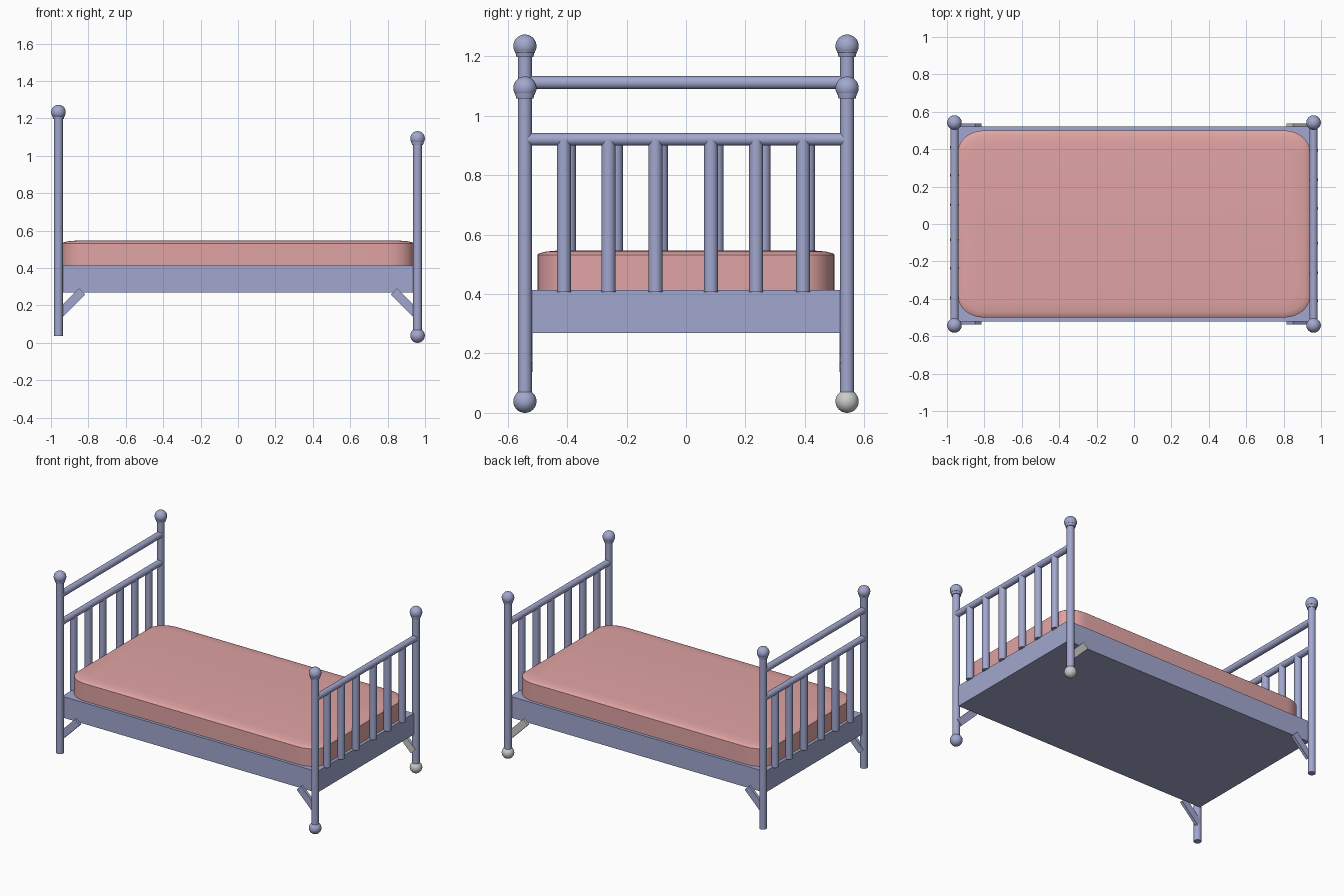
import bpy, bmesh
from math import radians, sin, cos, pi, copysign
from mathutils import Vector

if "Cube" in bpy.data.objects:
    bpy.data.objects.remove(bpy.data.objects["Cube"])

PX, PY, R = 0.96, 0.542, 0.0235   # post position and radius


def material(name, rgb):
    m = bpy.data.materials.new(name)
    m.diffuse_color = (*rgb, 1)
    m.use_nodes = True
    m.node_tree.nodes["Principled BSDF"].inputs["Base Color"].default_value = m.diffuse_color
    return m


LAVENDER = material("lavender_paint", (0.36, 0.39, 0.62))
PINK = material("pink_fabric", (0.75, 0.37, 0.37))


def finish(name, mat, smooth=True):
    ob = bpy.context.object
    ob.name = name
    if smooth:
        bpy.ops.object.shade_smooth_by_angle(angle=radians(35))
    if mat:
        ob.data.materials.append(mat)
    return ob


def rod(name, a, b, r, r_top=None):
    a, b = Vector(a), Vector(b)
    d = b - a
    bpy.ops.mesh.primitive_cone_add(vertices=32, radius1=r, radius2=r if r_top is None else r_top,
                                    depth=d.length, location=(a + b) / 2,
                                    rotation=d.to_track_quat('Z', 'Y').to_euler())
    return finish(name, LAVENDER)


def ball(name, loc, mat=LAVENDER):
    bpy.ops.mesh.primitive_uv_sphere_add(segments=32, ring_count=16, radius=0.039, location=loc)
    return finish(name, mat)


def box(name, loc, size, rot=(0, 0, 0), mat=LAVENDER):
    bpy.ops.mesh.primitive_cube_add(size=1, location=loc, rotation=rot)
    bpy.context.object.scale = size
    return finish(name, mat, False)


# Posts with collars, finials, feet and diagonal braces
for end, sx, top in (("head", -1, 1.234), ("foot", 1, 1.093)):
    for side, sy in (("front", -1), ("back", 1)):
        x, y = sx * PX, sy * PY
        label = f"{end}_{side}"
        paint = None if (sx, sy) == (1, 1) else LAVENDER
        rod(label + "_post", (x, y, 0.038), (x, y, top - 0.02), R)
        rod(label + "_collar_lower", (x, y, top - 0.036), (x, y, top - 0.021), 0.029, 0.032)
        rod(label + "_collar_upper", (x, y, top - 0.021), (x, y, top - 0.012), 0.034)
        ball(label + "_finial", (x, y, top))
        if sx > 0:
            ball(label + "_foot_ball", (x, y, 0.039), paint)
        box(label + "_brace", (sx * 0.894, sy * 0.526, 0.215), (0.172, 0.02, 0.047),
            (0, sx * radians(45), 0), paint)

# Rails and spindles, the foot end being the head end turned around
rod("head_top_rail", (-PX, -PY, 1.111), (-PX, PY, 1.111), 0.022)
for end, sx in (("head", -1), ("foot", 1)):
    rod(end + "_rail", (sx * PX, -PY, 0.92), (sx * PX, PY, 0.92), 0.021)
    for i, y in enumerate((-0.411, -0.261, -0.103, 0.084, 0.236, 0.394)):
        rod(f"{end}_spindle_{i + 1}", (sx * PX, sx * y, 0.407), (sx * PX, sx * y, 0.92), R)

# Bed base
box("bed_base", (0, 0, 0.341), (2 * PX, 1.04, 0.144))

# Mattress: rounded rectangle rings with a softly crowned top
bm = bmesh.new()
rings = []
for inset, z in ((0, 0.41), (0, 0.532), (0.006, 0.537), (0.03, 0.543), (0.08, 0.547)):
    hx, hy = 0.94 - inset, 0.5 - inset
    rx, ry = 0.14 - inset * 0.6, 0.11 - inset * 0.6
    ring = []
    for q in range(4):
        for k in range(9):
            a = (q + k / 8) * pi / 2
            mid = (q + 0.5) * pi / 2
            ring.append(bm.verts.new((copysign(hx - rx, cos(mid)) + rx * cos(a),
                                      copysign(hy - ry, sin(mid)) + ry * sin(a), z)))
    rings.append(ring)
for lo, hi in zip(rings, rings[1:]):
    for i in range(len(lo)):
        j = (i + 1) % len(lo)
        bm.faces.new((lo[i], lo[j], hi[j], hi[i]))
bm.faces.new(rings[-1])
bm.faces.new(rings[0][::-1])
me = bpy.data.meshes.new("mattress")
bm.to_mesh(me)
bm.free()
mattress = bpy.data.objects.new("mattress", me)
bpy.context.collection.objects.link(mattress)
bpy.ops.object.select_all(action='DESELECT')
mattress.select_set(True)
bpy.context.view_layer.objects.active = mattress
finish("mattress", PINK)
